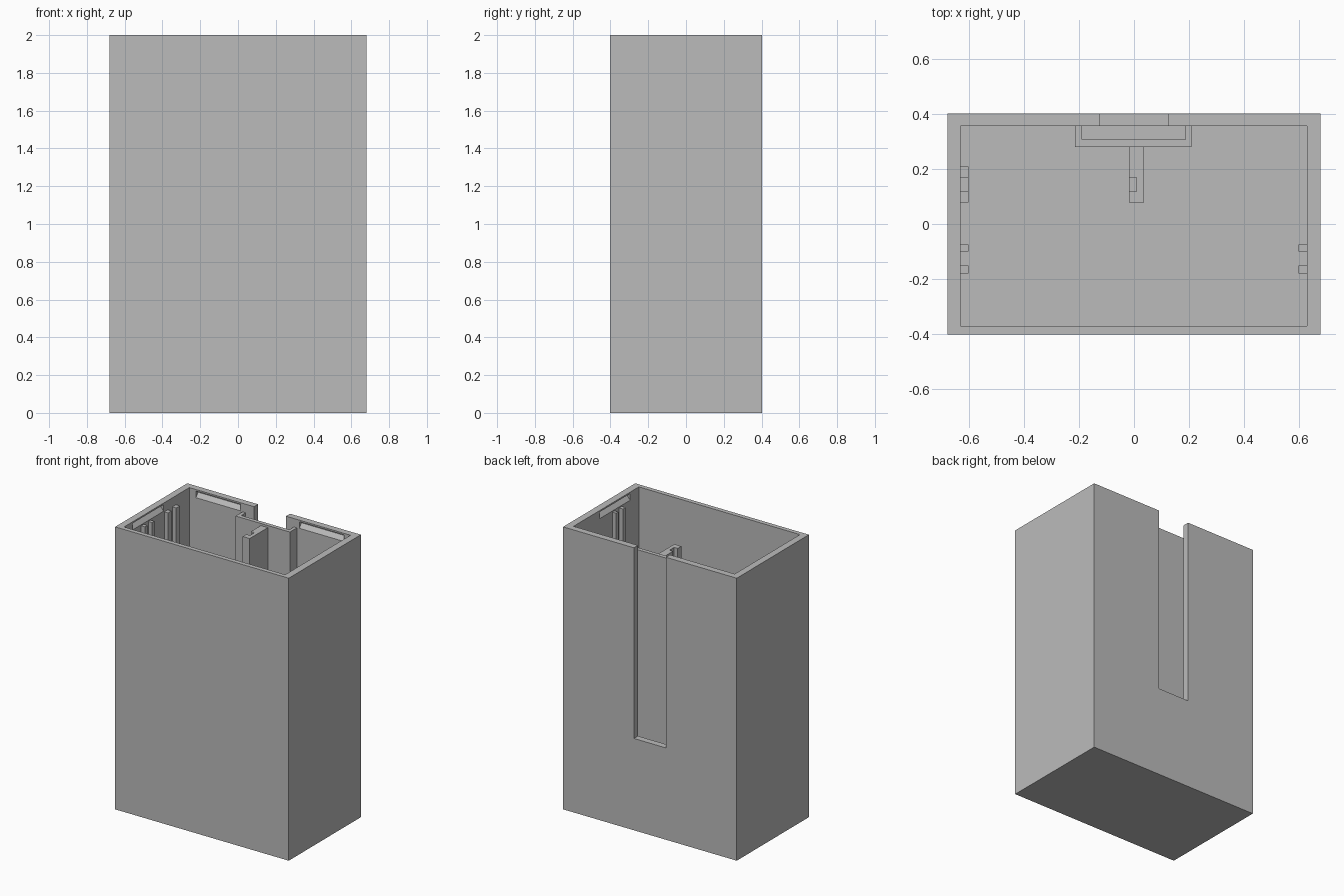
import bpy
import bmesh

cube = bpy.data.objects.get("Cube")
if cube:
    bpy.data.objects.remove(cube, do_unlink=True)

mat = bpy.data.materials.new("plain grey")
mat.use_nodes = True
GREY = (0.5, 0.5, 0.5, 1)
mat.diffuse_color = GREY
for node in mat.node_tree.nodes:
    if node.type == 'BSDF_PRINCIPLED':
        node.inputs["Base Color"].default_value = GREY


def finish(name, bm):
    bmesh.ops.recalc_face_normals(bm, faces=bm.faces)
    mesh = bpy.data.meshes.new(name)
    bm.to_mesh(mesh)
    bm.free()
    mesh.materials.append(mat)
    obj = bpy.data.objects.new(name, mesh)
    bpy.context.collection.objects.link(obj)
    return obj


def box(name, x, y, z):
    bm = bmesh.new()
    bmesh.ops.create_cube(bm, size=1)
    for v in bm.verts:
        for i, (lo, hi) in enumerate((x, y, z)):
            v.co[i] = lo if v.co[i] < 0 else hi
    return finish(name, bm)


def prism(name, profile, start, end, place):
    """Extrude a (depth, height) profile along a run; place maps it to xyz."""
    bm = bmesh.new()
    face = bm.faces.new([bm.verts.new(place(start, d, h)) for d, h in profile])
    ext = bmesh.ops.extrude_face_region(bm, geom=[face])
    shift = place(end, 0, 0)
    origin = place(start, 0, 0)
    bmesh.ops.translate(bm, vec=[b - a for a, b in zip(origin, shift)],
                        verts=[g for g in ext["geom"] if isinstance(g, bmesh.types.BMVert)])
    return finish(name, bm)


def cut(obj, cutters):
    """Subtract the cutters, bake the result and discard them."""
    for c in cutters:
        c.hide_render = True
        mod = obj.modifiers.new("cut", 'BOOLEAN')
        mod.operation = 'DIFFERENCE'
        mod.solver = 'EXACT'
        mod.object = c
    deps = bpy.context.evaluated_depsgraph_get()
    baked = bpy.data.meshes.new_from_object(obj.evaluated_get(deps))
    obj.modifiers.clear()
    obj.data = baked
    for c in cutters:
        bpy.data.objects.remove(c, do_unlink=True)


W, D, H = 0.68, 0.4035, 2.0
LEFT, RIGHT, FRONT, BACK, FLOOR = 0.63, -0.632, -0.372, 0.358, 0.05
TOP = 1.94

# Open-topped case with a tall slot in the back wall
case = box("case", (-W, W), (-D, D), (0, H))
cavity = box("cavity_cutter", (RIGHT, LEFT), (FRONT, BACK), (FLOOR, H + 0.1))
slot = box("slot_cutter", (-0.125, 0.125), (BACK - 0.05, D + 0.05), (0.65, H + 0.1))

# Wedge-shaped snap grooves just under the rim
wedge = [(-0.01, 1.93), (0.024, 1.972), (0.024, 1.982), (-0.01, 1.992)]
grooves = []
for start in (-0.58, 0.23):
    grooves.append(prism("back_groove_cutter", wedge, start, start + 0.35,
                         lambda t, d, h: (t, BACK + d, h)))
for wall, sign in ((LEFT, 1), (RIGHT, -1)):
    grooves.append(prism("side_groove_cutter", wedge, -0.275, 0.07,
                         lambda t, d, h: (wall + sign * d, t, h)))
cut(case, [cavity, slot] + grooves)

# Channel behind the slot: one plate and two cheeks
box("channel_plate", (-0.215, 0.21), (0.28, 0.308), (FLOOR, TOP))
box("channel_cheek_right", (-0.215, -0.19), (0.308, BACK), (FLOOR, TOP))
box("channel_cheek_left", (0.187, 0.21), (0.308, BACK), (FLOOR, TOP))

# Central rib with a grooved side
rib = box("central_rib", (-0.018, 0.037), (0.078, 0.28), (FLOOR, 1.925))
cut(rib, [box("rib_groove_cutter", (-0.1, 0.01), (0.118, 0.17), (0.3, H + 0.1))])

# Guide rails on the side walls
for y0, y1 in ((0.17, 0.21), (0.078, 0.118), (-0.1, -0.075), (-0.18, -0.152)):
    box("guide_rail_right", (RIGHT, -0.603), (y0, y1), (FLOOR, 1.935))
    if y0 < 0:
        box("guide_rail_left", (0.6, LEFT), (y0, y1), (FLOOR, 1.935))
box("guide_rail_stop", (RIGHT, -0.603), (0.118, 0.17), (FLOOR, 0.3))
